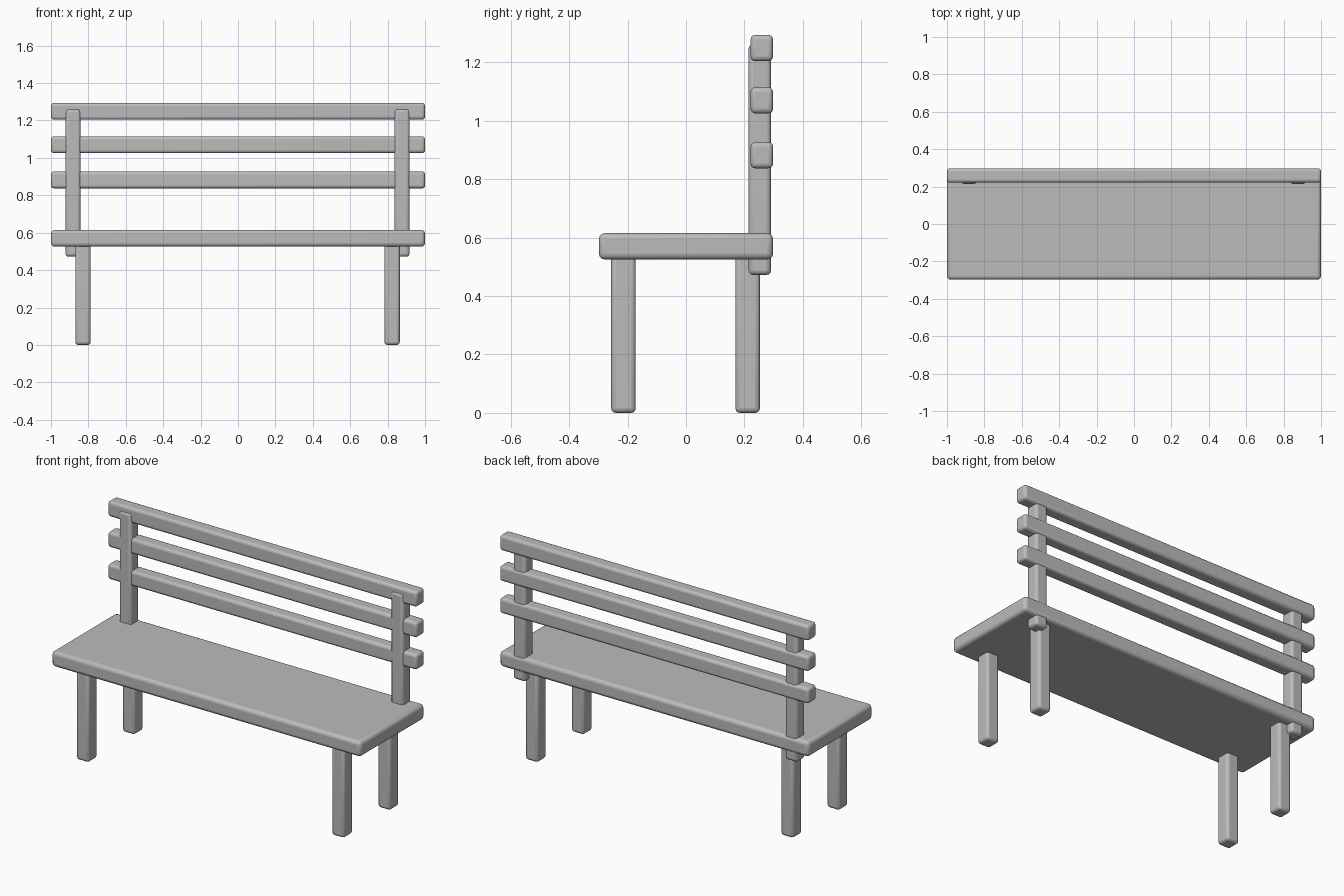
import bpy

cube = bpy.data.objects.get("Cube")
if cube:
    bpy.data.objects.remove(cube, do_unlink=True)

grey = bpy.data.materials.new("plain grey")
grey.use_nodes = True
GREY = (0.5, 0.5, 0.5, 1)
grey.diffuse_color = GREY
grey.node_tree.nodes["Principled BSDF"].inputs["Base Color"].default_value = GREY


def beam(name, x, y, z, bevel=0.016):
    """Rounded box spanning the given (min, max) range on each axis."""
    spans = (x, y, z)
    bpy.ops.mesh.primitive_cube_add(size=1, location=[(a + b) / 2 for a, b in spans])
    ob = bpy.context.object
    ob.name = name
    ob.scale = [b - a for a, b in spans]
    bpy.ops.object.transform_apply(location=False, rotation=False, scale=True)
    ob.data.materials.append(grey)
    mod = ob.modifiers.new("Rounded edges", 'BEVEL')
    mod.width = bevel
    mod.segments = 3
    bpy.ops.object.shade_smooth_by_angle(angle=0.7)
    return ob


# Seat plank
beam("seat", (-1, 1), (-0.298, 0.298), (0.525, 0.615), 0.02)

# Back slats, bottom to top
for name, z in (("lower", 0.837), ("middle", 1.025), ("top", 1.204)):
    beam(name + "_back_slat", (-1, 1), (0.221, 0.298), (z, z + 0.09))

# Legs and back posts on each side
for side, leg_x, post_x in (("right", -0.829, -0.882), ("left", 0.824, 0.877)):
    leg_span = (leg_x - 0.041, leg_x + 0.041)
    for end, y in (("front", -0.214), ("back", 0.211)):
        beam(f"{end}_{side}_leg", leg_span, (y - 0.042, y + 0.042), (0, 0.57))
    beam(side + "_back_post", (post_x - 0.04, post_x + 0.04), (0.214, 0.291), (0.472, 1.262))
